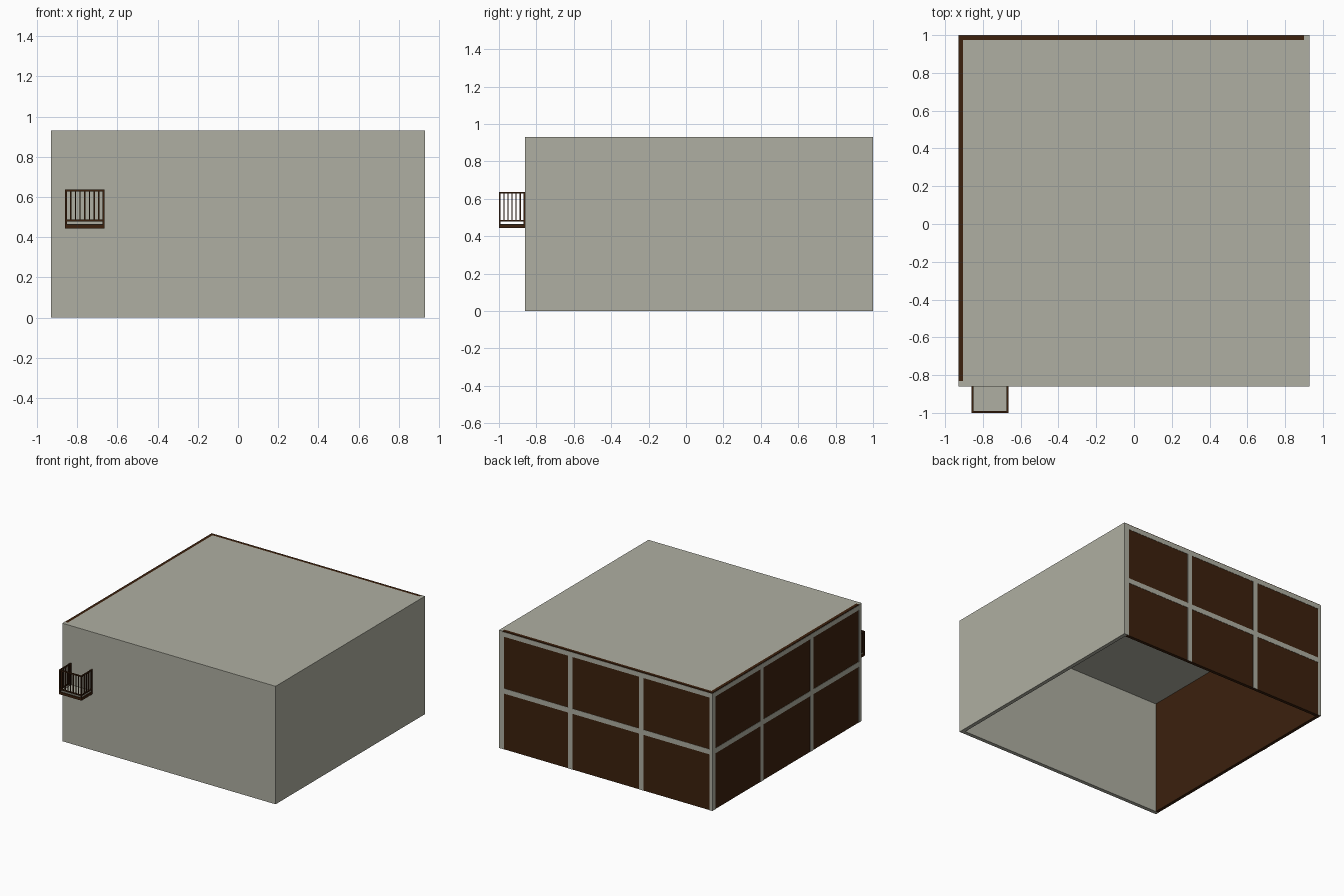
import bpy, bmesh
from mathutils import Matrix, Vector

if "Cube" in bpy.data.objects:
    bpy.data.objects.remove(bpy.data.objects["Cube"])


def material(name, rgb):
    m = bpy.data.materials.new(name)
    m.diffuse_color = (*rgb, 1)
    m.use_nodes = True
    m.node_tree.nodes["Principled BSDF"].inputs["Base Color"].default_value = m.diffuse_color
    return m


GREY = material("warm grey plaster", (0.43, 0.43, 0.36))
BROWN = material("dark brown", (0.045, 0.015, 0.004))


def boxes(name, mat, items):
    """One object made of boxes, each (x0, x1, y0, y1, z0, z1)."""
    bm = bmesh.new()
    for x0, x1, y0, y1, z0, z1 in items:
        centre = Vector((x0 + x1, y0 + y1, z0 + z1)) / 2
        size = (x1 - x0, y1 - y0, z1 - z0)
        bmesh.ops.create_cube(bm, size=1, matrix=Matrix.Translation(centre) @ Matrix.Diagonal((*size, 1)))
    me = bpy.data.meshes.new(name)
    bm.to_mesh(me)
    bm.free()
    me.materials.append(mat)
    ob = bpy.data.objects.new(name, me)
    bpy.context.collection.objects.link(ob)
    return ob


L, R, F, B, H = -0.93, 0.93, -0.86, 1.0, 0.93   # room limits
T = 0.03                                        # wall thickness
P = 0.002                                       # how far the glazing bars stand out

# solid shell: front wall, right wall, roof
boxes("front_wall", GREY, [(L, R, F, F + T, 0, H)])
boxes("right_wall", GREY, [(R - T, R, F + T, B, 0, H)])
boxes("roof", GREY, [(L + 0.026, R - T, F + T, B - 0.026, H - T, H)])

# dark panes on the left and back
boxes("left_pane", BROWN, [(L + P, L + 0.027, F + T, B - P, 0, H)])
boxes("back_pane", BROWN, [(L + 0.027, R - T, B - 0.027, B - P, 0, H)])

# glazing bars: uprights at the ends and thirds, rails at top and middle
W = 0.02
rails = [(0.44, 0.48), (H - 0.042, H - 0.006)]
back_x = [(L, L + 0.026), (-0.31 - W, -0.31 + W), (0.31 - W, 0.31 + W), (R - 0.042, R - T)]
left_y = [(F + T, F + T + 0.005), (-0.24 - W, -0.24 + W), (0.38 - W, 0.38 + W), (B - 0.04, B)]
boxes("back_glazing_bars", GREY,
      [(a, b, B - P, B, 0, H - 0.006) for a, b in back_x]
      + [(L, R - T, B - P, B, a, b) for a, b in rails])
boxes("left_glazing_bars", GREY,
      [(L, L + P, a, b, 0, H - 0.006) for a, b in left_y]
      + [(L, L + P, F + T, B, a, b) for a, b in rails])

# balcony floor
x0, x1, y0, y1 = -0.86, -0.665, -1.0, F
boxes("balcony_slab", BROWN, [(x0, x1, y0, y1, 0.443, 0.462)])
boxes("balcony_floor", GREY, [(x0 + 0.009, x1 - 0.009, y0 + 0.009, y1, 0.462, 0.465)])

# balcony railing: corner posts, thin balusters, two rails
t, s = 0.009, 0.006
parts = []
for x in (x0, x1 - t):
    for y in (y0, y1 - t):
        parts.append((x, x + t, y, y + t, 0.462, 0.637))
    for z in (0.478, 0.628):
        parts.append((x, x + t, y0 + t, y1 - t, z, z + t))
    for i in range(1, 6):
        y = y0 + t / 2 + i * (y1 - y0 - t) / 6
        parts.append((x + 0.0015, x + t - 0.0015, y - s / 2, y + s / 2, 0.487, 0.628))
for z in (0.478, 0.628):
    parts.append((x0 + t, x1 - t, y0, y0 + t, z, z + t))
for i in range(1, 8):
    x = x0 + t / 2 + i * (x1 - x0 - t) / 8
    parts.append((x - s / 2, x + s / 2, y0 + 0.0015, y0 + t - 0.0015, 0.487, 0.628))
boxes("balcony_railing", BROWN, parts)
